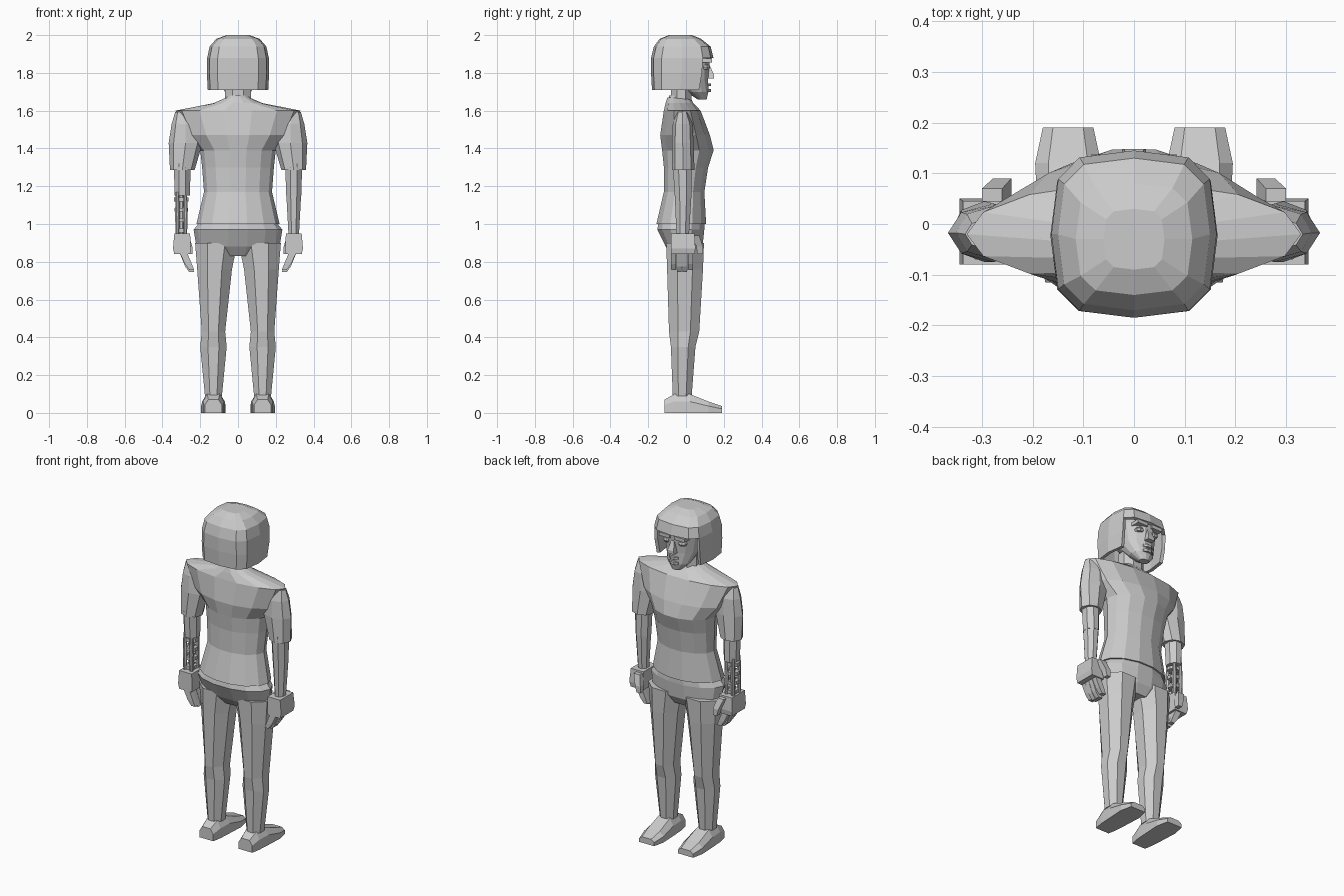
import bpy, bmesh
from math import cos, sin, pi, tau, copysign

if "Cube" in bpy.data.objects:
    bpy.data.objects.remove(bpy.data.objects["Cube"])

grey = bpy.data.materials.new("plain grey")
grey.use_nodes = True
tone = (.6, .6, .6, 1)
grey.diffuse_color = tone
grey.node_tree.nodes["Principled BSDF"].inputs["Base Color"].default_value = tone


def ring(z, width, front, back, x=0, sides=8, flat=True, boxy=1):
    """Horizontal outline: half width around x, and its front and back reach."""
    turn = pi / sides if flat else 0
    grow = 1 / cos(turn)
    middle, depth = (front + back) / 2, (front - back) / 2
    points = []
    for i in range(sides):
        angle = turn + tau * i / sides
        across, along = (copysign(abs(v) ** boxy, v) for v in (cos(angle), sin(angle)))
        points.append((x + width * grow * across, middle + depth * grow * along, z))
    return points


def oval(**sizes):
    return ring(sides=14, flat=False, **sizes)


def box(**sizes):
    return ring(sides=4, **sizes)


def hair_ring(**sizes):
    return ring(sides=12, flat=False, boxy=.6, **sizes)


def shoe_ring(y, width, height, x=.13):
    """Upright outline of the shoe with bevelled upper edges."""
    right = [(width, 0), (width, height * .6), (width * .6, height)]
    left = [(-across, up) for across, up in reversed(right)]
    return [(x + across, y, up) for across, up in right + left]


def loft(name, rings, side=1, capped=True, gap=None):
    """Skin a stack of outlines; side=-1 mirrors, gap(level, index) omits faces."""
    bm = bmesh.new()
    levels = [[bm.verts.new((side * x, y, z)) for x, y, z in points] for points in rings]
    count = len(levels[0])
    for level, (low, high) in enumerate(zip(levels, levels[1:])):
        for i in range(count):
            j = (i + 1) % count
            if not (gap and gap(level, i)):
                bm.faces.new((low[i], low[j], high[j], high[i]))
    if capped:
        bm.faces.new(levels[0])
    bm.faces.new(levels[-1])
    bmesh.ops.recalc_face_normals(bm, faces=bm.faces)
    mesh = bpy.data.meshes.new(name)
    bm.to_mesh(mesh)
    bm.free()
    mesh.materials.append(grey)
    obj = bpy.data.objects.new(name, mesh)
    bpy.context.collection.objects.link(obj)
    return obj


# Shirt, collar and hips
loft("shirt", [
    oval(z=1, width=.22, front=.11, back=-.16),
    oval(z=1.17, width=.18, front=.1, back=-.12),
    oval(z=1.3, width=.19, front=.12, back=-.12),
    oval(z=1.39, width=.2, front=.15, back=-.13),
    oval(z=1.47, width=.27, front=.13, back=-.14),
    oval(z=1.6, width=.33, front=.08, back=-.12),
    oval(z=1.64, width=.13, front=.04, back=-.11),
    oval(z=1.67, width=.06, front=.02, back=-.1)])
loft("collar", [
    oval(z=1.64, width=.08, front=.04, back=-.1),
    oval(z=1.68, width=.06, front=.02, back=-.09)])
loft("hips", [
    oval(z=.83, width=.14, front=.06, back=-.07),
    oval(z=.88, width=.22, front=.09, back=-.11),
    oval(z=.97, width=.235, front=.1, back=-.155),
    oval(z=1, width=.21, front=.1, back=-.15)])

# Neck and head
loft("neck", [ring(z=z, width=.07, front=.03, back=-.08) for z in (1.6, 1.74)])
loft("head", [
    oval(z=1.66, width=.03, front=.11, back=.06),
    oval(z=1.7, width=.07, front=.12, back=0),
    oval(z=1.77, width=.1, front=.12, back=-.09),
    oval(z=1.88, width=.115, front=.13, back=-.13),
    oval(z=1.95, width=.1, front=.1, back=-.12)])
loft("nose", [
    box(z=1.77, width=.024, front=.148, back=.1),
    box(z=1.79, width=.02, front=.148, back=.1),
    box(z=1.84, width=.01, front=.126, back=.1)])
for name, height in (("upper_lip", 1.73), ("lower_lip", 1.7)):
    loft(name, [ring(z=height + rise, width=.03, front=.132, back=.09) for rise in (0, .015)])

# Bobbed hair: a shell that leaves the face open
hair = loft("hair", [
    hair_ring(z=1.71, width=.16, front=.12, back=-.18),
    hair_ring(z=1.8, width=.165, front=.14, back=-.185),
    hair_ring(z=1.88, width=.163, front=.145, back=-.185),
    hair_ring(z=1.94, width=.15, front=.13, back=-.17),
    hair_ring(z=1.98, width=.115, front=.08, back=-.14),
    hair_ring(z=2, width=.06, front=.03, back=-.09)],
    capped=False, gap=lambda level, i: level < 2 and 1 <= i <= 4)
shell = hair.modifiers.new("thickness", "SOLIDIFY")
shell.thickness = .02
shell.offset = -1

for side, label in ((1, "left_"), (-1, "right_")):
    # Brow and eye
    loft(label + "brow", [
        box(z=z, x=.05, width=.035, front=.137, back=.08) for z in (1.855, 1.875)], side)
    loft(label + "eye", [
        ring(z=1.83 + rise, x=.05, width=.025 - abs(rise) / 2, front=.128 - abs(rise) / 2, back=.08)
        for rise in (-.012, 0, .012)], side)

    # Trouser leg and shoe
    loft(label + "leg", [
        ring(z=.09, x=.13, width=.045, front=.03, back=-.07),
        ring(z=.35, x=.13, width=.07, front=.05, back=-.08),
        ring(z=.43, x=.13, width=.062, front=.07, back=-.09),
        ring(z=.76, x=.124, width=.092, front=.09, back=-.1),
        ring(z=.9, x=.115, width=.112, front=.095, back=-.105)], side)
    loft(label + "shoe", [
        shoe_ring(y=-.115, width=.045, height=.07),
        shoe_ring(y=-.06, width=.055, height=.1),
        shoe_ring(y=.02, width=.06, height=.1),
        shoe_ring(y=.12, width=.065, height=.06),
        shoe_ring(y=.19, width=.05, height=.036)], side)

    # Sleeve and upper arm
    loft(label + "sleeve", [
        ring(z=1.285, x=.295, width=.065, front=.045, back=-.075, flat=False),
        ring(z=1.43, x=.277, width=.09, front=.04, back=-.075, flat=False),
        ring(z=1.53, x=.278, width=.073, front=.035, back=-.07, flat=False),
        ring(z=1.592, x=.288, width=.045, front=.01, back=-.05, flat=False)], side)
    loft(label + "upper_arm", [
        ring(z=1.15, x=.295, width=.04, front=.03, back=-.06),
        ring(z=1.32, x=.295, width=.045, front=.03, back=-.07)], side)

    # Hand: palm block, curled fingers and thumb
    loft(label + "palm", [
        box(z=.84, x=.295, width=.042, front=.045, back=-.08),
        box(z=.87, x=.298, width=.046, front=.05, back=-.08),
        box(z=.95, x=.295, width=.042, front=.045, back=-.08)], side)
    for finger in range(4):
        y = .03 * finger - .066
        tip = .757 if finger in (0, 3) else .745
        loft(label + "finger_" + str(finger + 1), [
            box(z=tip, x=.245, width=.013, front=y + .012, back=y - .012),
            box(z=tip + .03, x=.262, width=.018, front=y + .014, back=y - .014),
            box(z=.85, x=.29, width=.02, front=y + .014, back=y - .014)], side)
    loft(label + "thumb", [
        box(z=.84, x=.255, width=.013, front=.09, back=.06),
        box(z=.88, x=.26, width=.018, front=.09, back=.055),
        box(z=.94, x=.28, width=.02, front=.07, back=.03)], side)

# Plain left forearm
loft("left_forearm", [
    ring(z=.93, x=.295, width=.027, front=.015, back=-.05),
    ring(z=1.17, x=.295, width=.04, front=.03, back=-.06)])

# Mechanical right forearm: slim core, four rods and joint rings
loft("right_forearm_core", [
    ring(z=z, x=.3, width=.015, front=0, back=-.03) for z in (.93, 1.17)], -1)
for i in range(4):
    angle = pi / 4 + i * pi / 2
    x, y = .3 + .03 * cos(angle), .04 * sin(angle) - .017
    loft("right_forearm_rod_" + str(i + 1), [
        ring(z=z, x=x, width=thick, front=y + thick, back=y - thick)
        for z, thick in ((.93, .009), (1.05, .012), (1.17, .009))], -1)
for i in range(4):
    low = .955 + .055 * i
    loft("right_forearm_joint_" + str(i + 1), [
        ring(z=z, x=.3, width=.03 + .003 * i, front=.015, back=-.05) for z in (low, low + .02)], -1)
